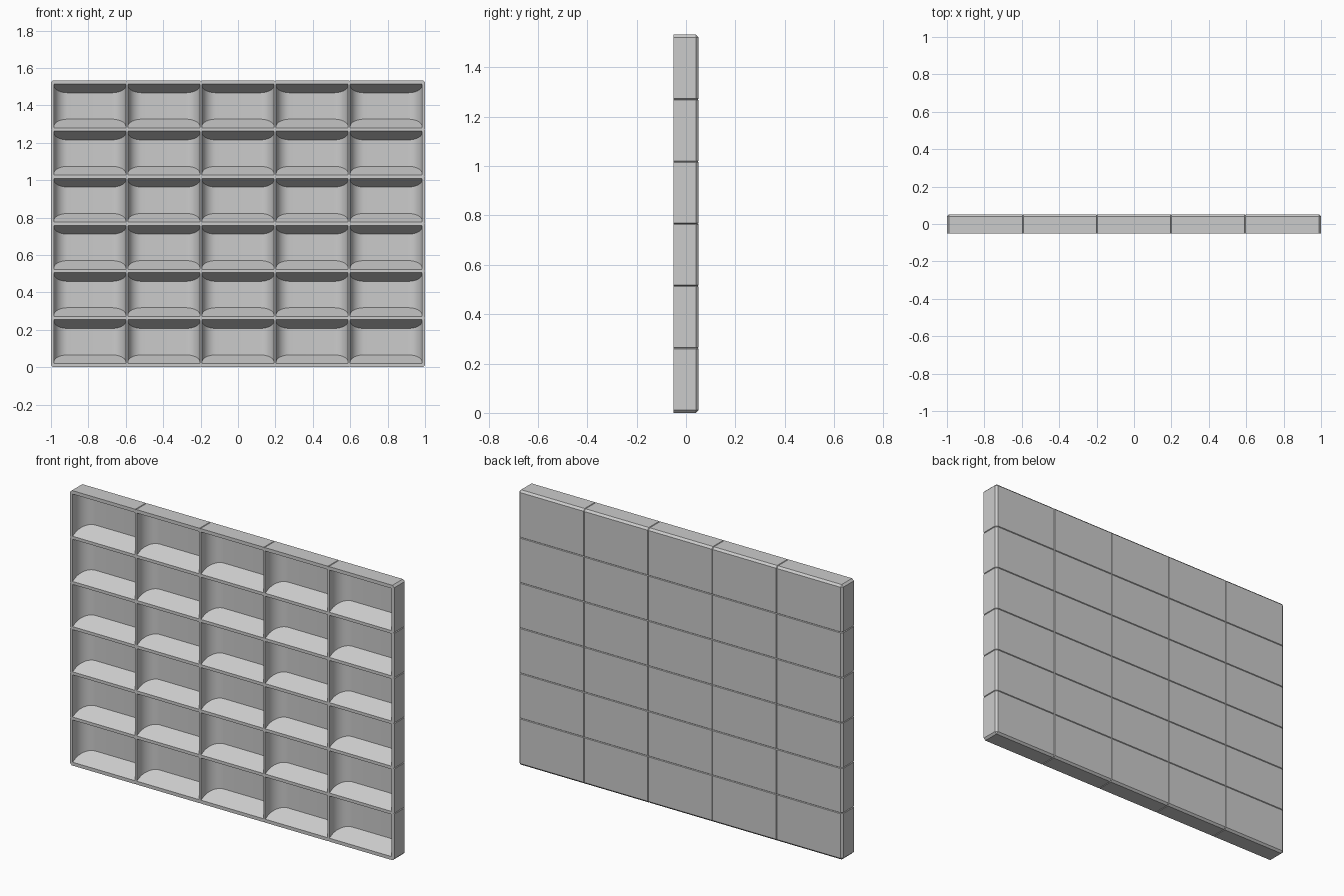
import bpy, bmesh, math
from mathutils import Vector

if "Cube" in bpy.data.objects:
    bpy.data.objects.remove(bpy.data.objects["Cube"], do_unlink=True)

W, D, H = 2.0, 0.103, 1.533          # overall size
COLS, ROWS = 5, 6
PX, PZ = 0.396, 0.252                # compartment pitch
OPEN_W, OPEN_H = PX - 0.012, PZ - 0.017
DEPTH, RISE, RADIUS = 0.093, 0.047, 0.075
CHAMFER = 0.011
GROOVE_W, GROOVE_D = 0.003, 0.004    # half width and depth of the seams
EPS = 1e-4
FRONT = -D / 2

grey = bpy.data.materials.new("light_grey")
grey.use_nodes = True
colour = (0.6, 0.6, 0.6, 1)
grey.diffuse_color = colour
grey.node_tree.nodes["Principled BSDF"].inputs["Base Color"].default_value = colour

bm = bmesh.new()

# Outer block, chamfered everywhere except around the front
bmesh.ops.create_cube(bm, size=1)
for v in bm.verts:
    v.co = (v.co.x * W, v.co.y * D, (v.co.z + 0.5) * H)
edges = [e for e in bm.edges if any(v.co.y > 0 for v in e.verts)]
bmesh.ops.bevel(bm, geom=edges, offset=CHAMFER, segments=1, affect='EDGES', profile=0.5)


def cut(axis, pos):
    """Slice the block across one axis."""
    co, no = Vector((0, 0, 0)), Vector((0, 0, 0))
    co[axis], no[axis] = pos, 1
    bmesh.ops.bisect_plane(bm, geom=bm.verts[:] + bm.edges[:] + bm.faces[:],
                           dist=1e-6, plane_co=co, plane_no=no)


# V-shaped seams between compartments, on the back and the outer sides
seams = [(0, (i - COLS / 2) * PX) for i in range(1, COLS)]
seams += [(2, H / 2 + (j - ROWS / 2) * PZ) for j in range(1, ROWS)]
for axis, pos in seams:
    for off in (-GROOVE_W, 0, GROOVE_W):
        cut(axis, pos + off)
sunk = {v for v in bm.verts for a, p in seams if abs(v.co[a] - p) < EPS}
for v in sunk:
    x, y, z = v.co
    if y > D / 2 - EPS:
        v.co.y -= GROOVE_D
    if abs(x) > W / 2 - EPS:
        v.co.x -= math.copysign(GROOVE_D, x)
    if z < EPS:
        v.co.z += GROOVE_D
    elif z > H - EPS:
        v.co.z -= GROOVE_D


def pocket_plan():
    """Compartment outline from above: square mouth, rounded back corners."""
    half, n = OPEN_W / 2, 10
    side = [(-half, 0)]
    for i in range(n + 1):
        a = math.pi / 2 * i / n
        side.append((-half + RADIUS * (1 - math.cos(a)),
                     DEPTH - RADIUS + RADIUS * math.sin(a)))
    return side + [(-x, y) for x, y in reversed(side)]


def add_pocket(cx, cz):
    """Compartment with sloped floor and ceiling; returns its mouth edges."""
    rows = []
    for s in (-1, 1):
        rows.append([bm.verts.new((cx + x, FRONT + y,
                                   cz + s * (OPEN_H / 2 - RISE * y / DEPTH)))
                     for x, y in pocket_plan()])
    low, high = rows
    for i in range(len(low) - 1):
        bm.faces.new((low[i], low[i + 1], high[i + 1], high[i]))
    bm.faces.new(low)
    bm.faces.new(high[::-1])
    mouth = (low[0], low[-1], high[-1], high[0])
    return [bm.edges.get((mouth[i], mouth[(i + 1) % 4])) for i in range(4)]


# Compartments: open each front panel and fill a flat rim around the mouth
panels = [f for f in bm.faces if f.calc_area() > 0.05
          and all(v.co.y < FRONT + EPS for v in f.verts)]
for face in panels:
    c = face.calc_center_bounds()
    cx = round(c.x / PX) * PX
    cz = H / 2 + (math.floor((c.z - H / 2) / PZ) + 0.5) * PZ
    border = list(face.edges)
    bmesh.ops.delete(bm, geom=[face], context='FACES_ONLY')
    bmesh.ops.triangle_fill(bm, edges=border + add_pocket(cx, cz),
                            use_beauty=True, normal=(0, -1, 0))

bmesh.ops.recalc_face_normals(bm, faces=bm.faces[:])
mesh = bpy.data.meshes.new("compartment_rack")
bm.to_mesh(mesh)
bm.free()
mesh.materials.append(grey)
rack = bpy.data.objects.new("compartment_rack", mesh)
bpy.context.collection.objects.link(rack)

bpy.ops.object.select_all(action='DESELECT')
rack.select_set(True)
bpy.context.view_layer.objects.active = rack
bpy.ops.object.shade_smooth_by_angle(angle=math.radians(25))
